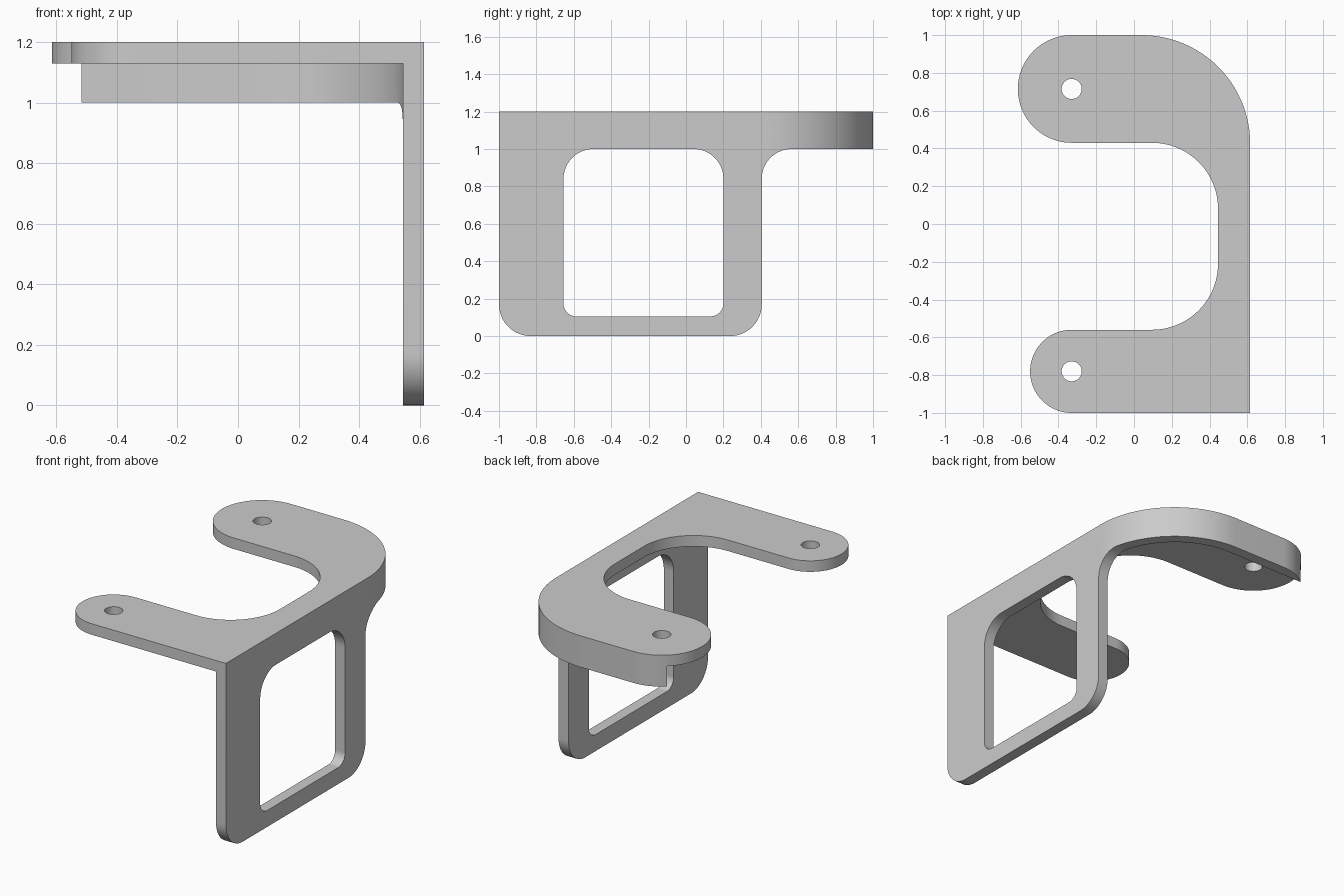
import bpy, bmesh
from math import sin, cos, radians, pi
from mathutils import Vector

if "Cube" in bpy.data.objects:
    bpy.data.objects.remove(bpy.data.objects["Cube"])

STEPS = 24  # segments per quarter turn


def arc(cx, cy, r, a0, a1):
    n = max(1, round(abs(a1 - a0) / 90 * STEPS))
    angles = [radians(a0 + (a1 - a0) * i / n) for i in range(n + 1)]
    return [(cx + r * cos(a), cy + r * sin(a)) for a in angles]


def rounded(corners):
    """Outline from right-angle corners (x, y, radius)."""
    pts = []
    for i, (x, y, r) in enumerate(corners):
        c = Vector((x, y))
        if r == 0:
            pts.append((x, y))
            continue
        u = (Vector(corners[i - 1][:2]) - c).normalized()
        v = (Vector(corners[(i + 1) % len(corners)][:2]) - c).normalized()
        centre = c + (u + v) * r
        for k in range(STEPS + 1):
            t = pi / 2 * k / STEPS
            pts.append(tuple(centre - v * r * cos(t) - u * r * sin(t)))
    return pts


def extrude(name, pts, lo, hi, axis="z"):
    """Solid from an outline, pushed along z (xy outline) or x (yz outline)."""
    place = (lambda a, b, h: (a, b, h)) if axis == "z" else (lambda a, b, h: (h, a, b))
    bm = bmesh.new()
    face = bm.faces.new([bm.verts.new(place(a, b, lo)) for a, b in pts])
    ext = bmesh.ops.extrude_face_region(bm, geom=[face])
    moved = [e for e in ext["geom"] if isinstance(e, bmesh.types.BMVert)]
    bmesh.ops.translate(bm, verts=moved, vec=place(0, 0, hi - lo))
    bmesh.ops.remove_doubles(bm, verts=bm.verts, dist=1e-5)
    bmesh.ops.recalc_face_normals(bm, faces=bm.faces)
    mesh = bpy.data.meshes.new(name)
    bm.to_mesh(mesh)
    bm.free()
    obj = bpy.data.objects.new(name, mesh)
    bpy.context.collection.objects.link(obj)
    return obj


def combine(target, tool, operation):
    """Apply a boolean and discard the tool."""
    bpy.context.view_layer.objects.active = target
    mod = target.modifiers.new("combine", "BOOLEAN")
    mod.operation, mod.solver, mod.object = operation, "EXACT", tool
    tool.hide_render = True
    bpy.ops.object.modifier_apply(modifier=mod.name)
    bpy.data.objects.remove(tool)


# Top plate with two rounded arms and a screw hole in each
bracket = extrude("bracket", rounded([
    (0.615, -1, 0), (0.615, 1, 0.575), (-0.615, 1, 0.285), (-0.615, 0.43, 0.285),
    (0.445, 0.43, 0.35), (0.445, -0.56, 0.35), (-0.55, -0.56, 0.22), (-0.55, -1, 0.22)]),
    1.13, 1.2)
for y in (0.715, -0.78):
    combine(bracket, extrude("screw_hole", arc(-0.33, y, 0.053, 0, 360)[:-1], 1, 1.3), "DIFFERENCE")

# Upright sheet that bends round the back corner and tapers off along the back arm
sheet = extrude("side_wall",
                [(0.615, -1.1)] + arc(0.04, 0.425, 0.575, 0, 90)
                + arc(-0.33, 0.715, 0.285, 90, 131.25)
                + arc(0.04, 0.425, 0.505, 90, 0) + [(0.545, -1.1)], -0.1, 1.3)

# Side silhouette and window
combine(sheet, extrude("silhouette", rounded([
    (-1, 1.13, 0), (-1, 0, 0.17), (0.405, 0, 0.17), (0.405, 1, 0.16),
    (1.1, 1, 0), (1.1, 1.13, 0)]), -1, 1, "x"), "INTERSECT")
combine(sheet, extrude("window", rounded([
    (-0.655, 0.105, 0.07), (0.2, 0.105, 0.07), (0.2, 1, 0.16), (-0.655, 1, 0.16)]),
    0.3, 0.8, "x"), "DIFFERENCE")
combine(bracket, sheet, "UNION")

# Merge coplanar faces across the joint
bm = bmesh.new()
bm.from_mesh(bracket.data)
bmesh.ops.remove_doubles(bm, verts=bm.verts, dist=1e-4)
bmesh.ops.dissolve_limit(bm, angle_limit=0.005, verts=bm.verts, edges=bm.edges)
bm.to_mesh(bracket.data)
bm.free()

# Plain grey finish
grey = bpy.data.materials.new("plain_grey")
grey.use_nodes = True
colour = (0.6, 0.6, 0.6, 1)
grey.diffuse_color = colour
grey.node_tree.nodes["Principled BSDF"].inputs["Base Color"].default_value = colour
bracket.data.materials.clear()
bracket.data.materials.append(grey)
for p in bracket.data.polygons:
    p.material_index = 0

bpy.ops.object.select_all(action="DESELECT")
bracket.select_set(True)
bpy.context.view_layer.objects.active = bracket
bpy.ops.object.shade_smooth_by_angle(angle=radians(30))
